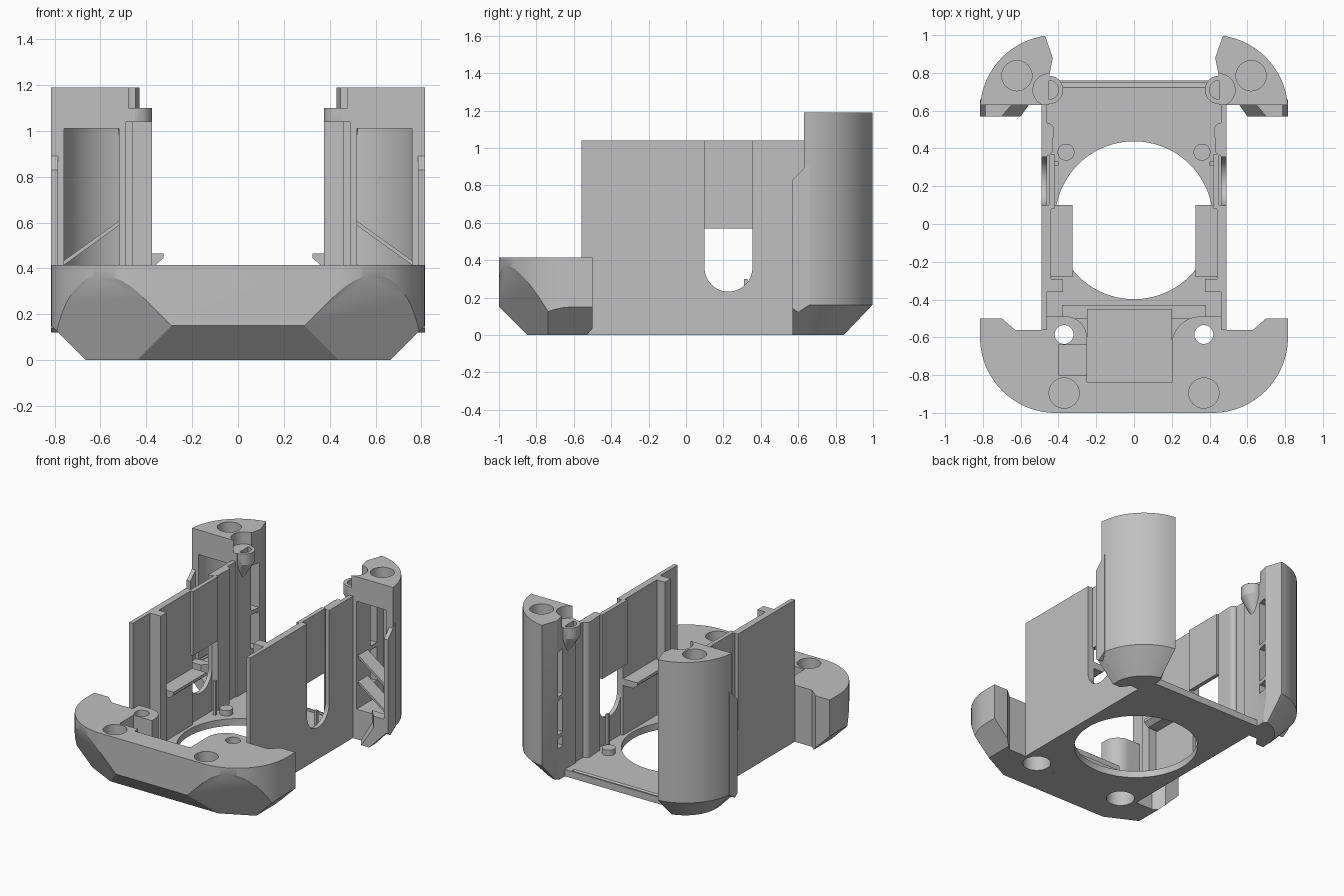
import bpy, bmesh, math
from mathutils import Vector

cube = bpy.data.objects.get("Cube")
if cube:
    bpy.data.objects.remove(cube, do_unlink=True)

grey = bpy.data.materials.new("plain_grey")
grey.use_nodes = True
COLOR = (0.53, 0.53, 0.53, 1)
grey.diffuse_color = COLOR
grey.node_tree.nodes["Principled BSDF"].inputs["Base Color"].default_value = COLOR


def arc(cx, cy, r, start, end, n=20):
    angles = [math.radians(start + (end - start) * i / n) for i in range(n + 1)]
    return [(cx + r * math.cos(a), cy + r * math.sin(a)) for a in angles]


def to_object(name, bm):
    bmesh.ops.recalc_face_normals(bm, faces=bm.faces)
    mesh = bpy.data.meshes.new(name)
    bm.to_mesh(mesh)
    bm.free()
    mesh.materials.append(grey)
    ob = bpy.data.objects.new(name, mesh)
    bpy.context.collection.objects.link(ob)
    return ob


def loft_bm(rings):
    """Closed solid through rings with equal point counts."""
    bm = bmesh.new()
    loops = [[bm.verts.new(p) for p in ring] for ring in rings]
    n = len(loops[0])
    for low, high in zip(loops, loops[1:]):
        for i in range(n):
            j = (i + 1) % n
            bm.faces.new((low[i], low[j], high[j], high[i]))
    bm.faces.new(loops[0][::-1])
    bm.faces.new(loops[-1])
    return bm


def prism_bm(outline, a, b, axis="z"):
    place = {"z": lambda u, v, w: (u, v, w),
             "x": lambda u, v, w: (w, u, v),
             "y": lambda u, v, w: (u, w, v)}[axis]
    return loft_bm([[place(u, v, w) for u, v in outline] for w in (a, b)])


def prism(name, outline, a, b, axis="z"):
    return to_object(name, prism_bm(outline, a, b, axis))


def box(name, x, y, z):
    return prism(name, [(x[0], y[0]), (x[1], y[0]), (x[1], y[1]), (x[0], y[1])], *z)


def cylinder(name, x, y, r, z0, z1, n=40):
    return prism(name, arc(x, y, r, 0, 360, n)[:-1], z0, z1)


def finish(ob, cutters=(), mirror=False):
    """Cut, mirror, and shade one part."""
    for c in cutters:
        m = ob.modifiers.new("cut", "BOOLEAN")
        m.operation, m.solver, m.object = "DIFFERENCE", "EXACT", c
    if mirror:
        m = ob.modifiers.new("mirror", "MIRROR")
        m.use_mirror_merge = False
    bpy.context.view_layer.update()
    deps = bpy.context.evaluated_depsgraph_get()
    mesh = bpy.data.meshes.new_from_object(ob.evaluated_get(deps))
    ob.modifiers.clear()
    ob.data = mesh
    for c in cutters:
        bpy.data.objects.remove(c, do_unlink=True)
    bpy.ops.object.select_all(action="DESELECT")
    ob.select_set(True)
    bpy.context.view_layer.objects.active = ob
    bpy.ops.object.shade_smooth_by_angle(angle=math.radians(25))
    return ob


# Front bumper: rounded block with the bay between two rounded bosses
rear_edge = ([(0.815, -0.5), (0.7, -0.5), (0.63, -0.56), (0.46, -0.56), (0.46, -0.49)]
             + arc(0.35, -0.64, 0.15, 90, 180, 12) + [(0.2, -0.84), (-0.25, -0.84)]
             + arc(-0.36, -0.6, 0.11, 0, 90, 12)
             + [(-0.46, -0.49), (-0.46, -0.56), (-0.63, -0.56), (-0.7, -0.5), (-0.815, -0.5)])
front_edge = arc(-0.415, -0.6, 0.4, 180, 270, 28) + arc(0.415, -0.6, 0.4, 270, 360, 28)
bm = prism_bm(rear_edge + front_edge, 0, 0.415)
# Bevel planes under the nose, the sides and the corners
for point, normal in (((0, -1, 0.15), (0, -1, -1)),
                      ((0.815, 0, 0.15), (1, 0, -1)), ((-0.815, 0, 0.15), (-1, 0, -1)),
                      ((0.29, -1, 0.15), (1, -2, -1)), ((-0.29, -1, 0.15), (-1, -2, -1))):
    bmesh.ops.bisect_plane(bm, geom=bm.verts[:] + bm.edges[:] + bm.faces[:], dist=1e-5,
                           plane_co=point, plane_no=Vector(normal).normalized(), clear_outer=True)
    bmesh.ops.holes_fill(bm, edges=[e for e in bm.edges if e.is_boundary], sides=0)
bumper = to_object("front_bumper", bm)
cuts = [box("notch_cut", (-0.4, -0.2), (-0.8, -0.64), (0.24, 0.6))]
for s in (1, -1):
    cuts += [cylinder("screw_cut", s * 0.37, -0.585, 0.05, -0.1, 0.6),
             cylinder("counterbore_cut", s * 0.37, -0.585, 0.095, -0.1, 0.22),
             cylinder("magnet_cut", s * 0.37, -0.895, 0.08, 0.3, 0.6)]
finish(bumper, cuts)
finish(box("bay_floor", (-0.25, 0.2), (-0.84, -0.45), (0.0, 0.15)))

# Floor plate with the big round opening
floor = box("floor_plate", (-0.49, 0.49), (-0.6, 0.76), (0, 0.05))
cuts = [cylinder("opening_cut", 0, 0.02, 0.418, -0.1, 0.2, 72),
        prism("groove_cut", [(0.715, 0.06), (0.75, 0.06), (0.75, 0.015)], -0.4, 0.4, "x")]
cuts += [cylinder("counterbore_cut", s * 0.37, -0.585, 0.095, -0.1, 0.22) for s in (1, -1)]
finish(floor, cuts)
finish(box("floor_step", (-0.38, 0.38), (-0.5, -0.43), (0.03, 0.1)))
finish(cylinder("floor_peg", 0.36, 0.38, 0.045, 0.04, 0.09, 24), mirror=True)
finish(box("guide_pin", (0.4, 0.42), (0.31, 0.33), (0.04, 0.3)), mirror=True)

# Side walls with a round-bottomed slot
wall = ([(-0.56, 0), (0.76, 0), (0.76, 1.04)] + [(0.355, 1.04)]
        + arc(0.227, 0.36, 0.128, 0, -180, 24) + [(0.099, 1.04), (-0.56, 1.04)])
finish(prism("side_wall", wall, 0.46, 0.49, "x"), mirror=True)
finish(box("slot_cover", (0.42, 0.45), (0.08, 0.37), (0.57, 1.04)), mirror=True)
finish(box("front_post", (0.375, 0.465), (-0.36, -0.29), (0.04, 1.04)), mirror=True)
finish(box("front_liner", (0.44, 0.465), (-0.29, 0.1), (0.04, 1.04)), mirror=True)
jamb = [(0.465, 0.355), (0.465, 0.54)] + arc(0.46, 0.5, 0.035, 90, 180, 6) + [(0.43, 0.42), (0.43, 0.38)]
finish(prism("slot_jamb", jamb, 0.04, 1.04), mirror=True)
ledge = [(0.46, 0.415), (0.36, 0.415), (0.325, 0.445), (0.325, 0.465), (0.46, 0.465)]
finish(prism("clip_ledge", ledge, -0.28, 0.1, "y"), mirror=True)

# Rear corner towers, hollow at the front, with windows on the inner side
inner_edge = [(0.43, 0.88), (0.45, 0.78), (0.45, 0.63)]
top_ring = [(0.815, 0.63)] + arc(0.415, 0.6, 0.4, 8, 82, 28) + inner_edge
low_ring = [(0.665, 0.63)] + arc(0.415, 0.6, 0.25, 8, 77, 28) + [(0.45, 0.82)] + inner_edge[1:]
tower = to_object("corner_tower", loft_bm([[(x, y, z) for x, y in ring] for ring, z in
                                          ((low_ring, 0), (top_ring, 0.16), (top_ring, 1.19))]))
pocket = [(0.52, 0.55), (0.76, 0.55)] + arc(0.415, 0.6, 0.36, 17, 73, 20)
cuts = [prism("pocket_cut", pocket, 0.22, 1.01),
        cylinder("magnet_cut", 0.62, 0.785, 0.08, 1.08, 1.3),
        cylinder("notch_cut", 0.45, 0.71, 0.085, 1.1, 1.3)]
cuts += [box("window_cut", (0.38, 0.56), (0.79, 0.865), z)
         for z in ((0.24, 0.31), (0.34, 0.59), (0.62, 0.95))]
finish(tower, cuts, mirror=True)
for z in (0.41, 0.6):
    strip = [(0.515, z + 0.01), (0.515, z - 0.01), (0.765, z - 0.19), (0.765, z - 0.17)]
    finish(prism("tower_gusset", strip, 0.65, 0.76, "y"), mirror=True)

# Lips on the front of the towers
lip = [(0.57, 0.03), (0.6, 0.0), (0.66, 0.16), (0.66, 0.92), (0.63, 0.89), (0.57, 0.83)]
lip[1] = (0.6, 0.12)
lip[0] = (0.57, 0.14)
finish(prism("tower_lip", lip, 0.785, 0.815, "x"), mirror=True)
foot = [[(0.66, 0.64), (0.665, 0.57), (0.6, 0.57), (0.55, 0.64)],
        [(0.81, 0.64), (0.815, 0.57), (0.7, 0.57), (0.64, 0.64)]]
finish(to_object("tower_foot", loft_bm([[(x, y, z) for x, y in ring] for ring, z in
                                       ((foot[0], 0), (foot[1], 0.155), (foot[1], 0.24))])),
       mirror=True)

# Screw bosses beside the towers, with a tapered underside
rings = [[(x, y, z) for x, y in arc(cx, 0.71, r, 0, 360, 36)[:-1]]
         for cx, r, z in ((0.48, 0.03, 0.9), (0.45, 0.075, 1.02), (0.45, 0.075, 1.1))]
boss = to_object("screw_boss", loft_bm(rings))
finish(boss, [cylinder("boss_cut", 0.45, 0.71, 0.05, 1.03, 1.2, 32)], mirror=True)
